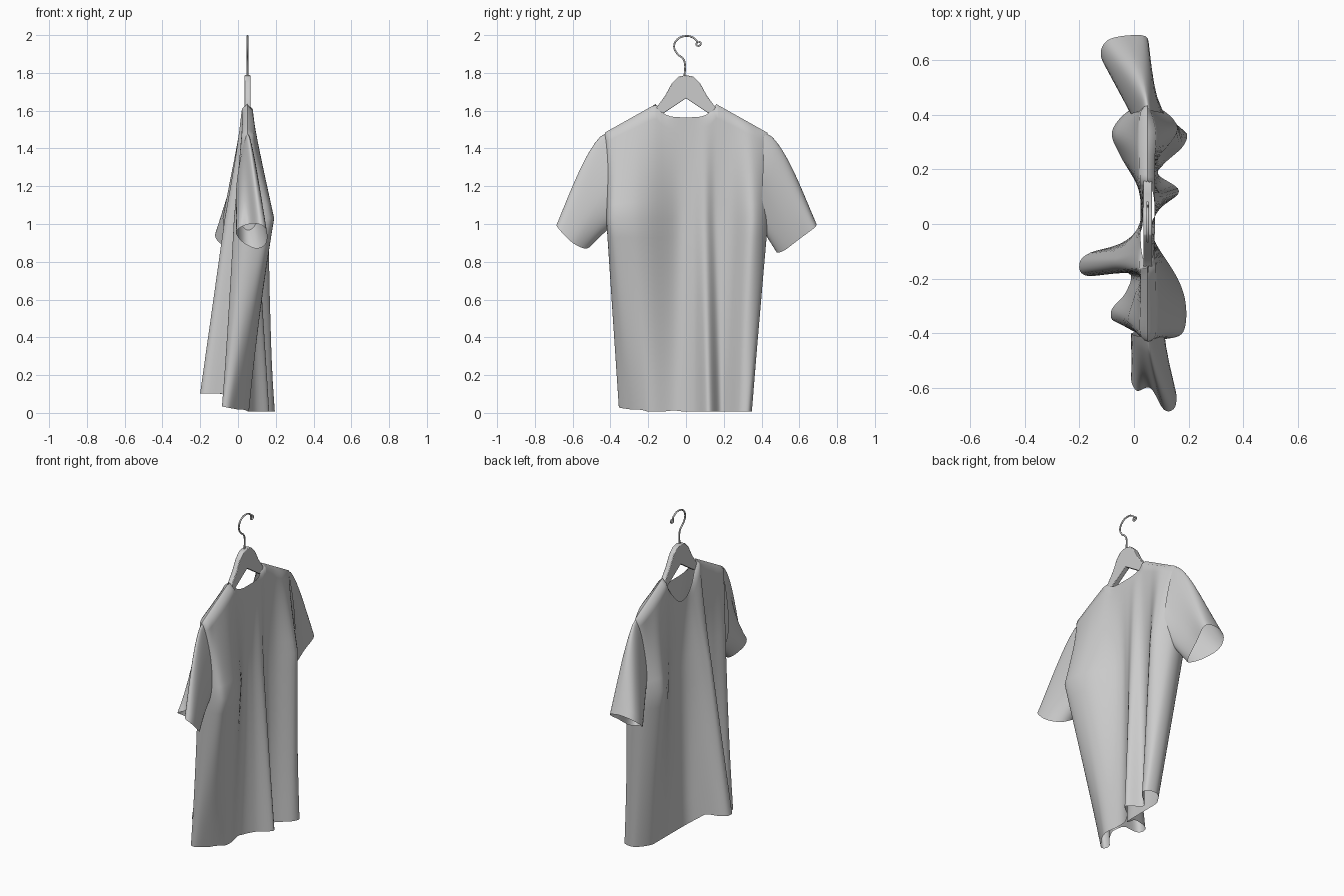
import bpy, bmesh, math
from mathutils import Vector

if "Cube" in bpy.data.objects:
    bpy.data.objects.remove(bpy.data.objects["Cube"])

grey = bpy.data.materials.new("light_grey")
grey.use_nodes = True
colour = (0.6, 0.6, 0.6, 1)
grey.diffuse_color = colour
grey.node_tree.nodes["Principled BSDF"].inputs["Base Color"].default_value = colour
CX = 0.05  # plane of the hanger


def finish(obj, angle=60):
    obj.data.materials.append(grey)
    bpy.ops.object.select_all(action="DESELECT")
    obj.select_set(True)
    bpy.context.view_layer.objects.active = obj
    if obj.type == "MESH":
        bpy.ops.object.shade_smooth_by_angle(angle=math.radians(angle))
    return obj


def mesh_object(name, bm):
    bmesh.ops.recalc_face_normals(bm, faces=bm.faces)
    mesh = bpy.data.meshes.new(name)
    bm.to_mesh(mesh)
    bm.free()
    obj = bpy.data.objects.new(name, mesh)
    bpy.context.collection.objects.link(obj)
    return obj


def clamp(v):
    return max(0, min(1, v))


def smooth_loop(points, steps):
    """Closed spline through tuples of any length."""
    n, out = len(points), []
    for i in range(n):
        a, b, c, d = (points[(i + k) % n] for k in (-1, 0, 1, 2))
        for j in range(steps):
            t = j / steps
            out.append([q + 0.5 * t * (r - p + t * (2 * p - 5 * q + 4 * r - s + t * (3 * (q - r) + s - p)))
                        for p, q, r, s in zip(a, b, c, d)])
    return out


def loft(name, rows):
    bm = bmesh.new()
    rings = [[bm.verts.new(p) for p in row] for row in rows]
    n = len(rings[0])
    for upper, lower in zip(rings, rings[1:]):
        for i in range(n):
            j = (i + 1) % n
            bm.faces.new((upper[i], upper[j], lower[j], lower[i]))
    return finish(mesh_object(name, bm), 80)


# Shirt body: each fold line runs shoulder y, chest x, y, hem x, y
right_sheet = [
    (-.43, .04, -.415, -.08, -.35), (-.41, .12, -.42, -.05, -.35),
    (-.36, .18, -.395, -.01, -.30), (-.28, .19, -.30, .035, -.235),
    (-.20, .16, -.20, .058, -.17), (-.06, .07, -.05, .045, -.05),
    (.04, .075, .03, .09, .05), (.10, .10, .10, .165, .12),
    (.16, .07, .16, .09, .18), (.24, .09, .24, .11, .22),
    (.34, .16, .35, .18, .285), (.43, .08, .43, .19, .335)]
left_sheet = [
    (.40, -.01, .42, .12, .345), (.30, -.08, .34, .06, .28),
    (.20, -.05, .25, .04, .20), (.08, .02, .12, .035, .08),
    (-.02, .02, 0, .01, -.05), (-.08, -.05, -.10, -.16, -.105),
    (-.12, -.07, -.14, -.20, -.15), (-.16, -.05, -.17, -.17, -.19),
    (-.20, .02, -.19, -.02, -.18), (-.30, 0, -.27, -.03, -.25),
    (-.40, -.02, -.36, -.08, -.31)]
lines = [(0 if abs(p[0]) == .43 else 1,) + p for p in right_sheet]
lines += [(-1,) + p for p in left_sheet]
lines = smooth_loop(lines, 6)
NECK = 0.16


def shoulder_z(y, side):
    a = abs(y)
    if a > NECK:
        return 1.635 - 0.56 * (a - NECK)
    if side > 0:
        return 1.565 + 0.07 * (a / NECK) ** 4
    return 1.44 + 0.195 * (a / NECK) ** 2


def body_row(t):
    row = []
    for side, ty, mx, my, hx, hy in lines:
        spread = 0.026
        if t == 0:
            spread *= max(0, 1 - (ty / NECK) ** 4)
        top = Vector((CX + side * spread, ty, shoulder_z(ty, side)))
        mid = Vector((mx, my, 1.03))
        lift = 0.025 + 0.07 * clamp((hy + 0.28) / 0.08)
        hem = Vector((hx, hy, 0.008 + lift * clamp((CX - hx) / 0.13)))
        row.append(top.lerp(mid, t) if t < 1 else mid.lerp(hem, t - 1))
    return row


loft("shirt_body", [body_row(t) for t in (0, .04, .12, .25, .4, .55, .7, .85, 1,
                                          1.1, 1.25, 1.4, 1.55, 1.7, 1.85, 2)])

# Sleeves: from a flat armhole to a loose cuff
cuffs = {
    "sleeve_back": (1, [(-.02, .69, 1), (.05, .68, .98), (.04, .60, .92), (.03, .52, .86),
                        (0, .48, .85), (-.07, .53, .88), (-.12, .61, .93), (-.10, .67, .98)]),
    "sleeve_front": (-1, [(.11, -.68, 1), (.15, -.67, .97), (.15, -.60, .90), (.10, -.53, .87),
                          (.03, -.50, .90), (-.01, -.56, .95), (.01, -.61, .98), (.06, -.60, 1)])}
for name, (sign, cuff) in cuffs.items():
    cuff = smooth_loop(cuff, 5)
    rows = []
    for k in range(13):
        t = k / 12
        row = []
        for i, end in enumerate(cuff):
            a = math.tau * i / len(cuff)
            hole = Vector((CX + math.sin(a) * (0.055 - 0.03 * math.cos(a)),
                           sign * (0.405 + 0.01 * math.cos(a)),
                           1.235 + 0.25 * math.cos(a)))
            p = hole.lerp(Vector(end), t)
            bulge = math.sin(math.pi * t ** 0.6) * max(0, math.cos(a)) * 0.027
            row.append(p + Vector((0, sign * bulge, bulge)))
        rows.append(row)
    loft(name, rows)

# Hanger: mirrored flat profile with thickness
half = [(.04, 1.78), (.075, 1.745), (.11, 1.68), (.16, 1.612), (.41, 1.462),
        (.41, 1.425), (.15, 1.565)]
outline = [(0, 1.788)] + half + [(0, 1.665)] + [(-y, z) for y, z in reversed(half)]
bm = bmesh.new()
face = bm.faces.new([bm.verts.new((CX - 0.016, y, z)) for y, z in outline])
side = bmesh.ops.extrude_face_region(bm, geom=[face])
bmesh.ops.translate(bm, vec=(0.032, 0, 0),
                    verts=[v for v in side["geom"] if isinstance(v, bmesh.types.BMVert)])
hanger = mesh_object("hanger", bm)
bevel = hanger.modifiers.new("soft_edges", "BEVEL")
bevel.width, bevel.segments = 0.004, 2
finish(hanger, 35)

# Hook: bent wire with a curled tip
path = [(-.008, 1.78), (-.008, 1.86), (-.02, 1.88), (-.045, 1.90), (-.063, 1.94), (-.045, 1.978),
        (0, 1.995), (.04, 1.985), (.058, 1.965), (.055, 1.948), (.07, 1.944), (.078, 1.957), (.066, 1.966)]
wire = bpy.data.curves.new("hook", "CURVE")
wire.dimensions = "3D"
wire.bevel_depth, wire.bevel_resolution, wire.use_fill_caps = 0.005, 3, True
wire.resolution_u = 6
spline = wire.splines.new("BEZIER")
spline.bezier_points.add(len(path) - 1)
for point, (y, z) in zip(spline.bezier_points, path):
    point.co = (CX, y, z)
    point.handle_left_type = point.handle_right_type = "AUTO"
hook = bpy.data.objects.new("hook", wire)
bpy.context.collection.objects.link(hook)
finish(hook)
